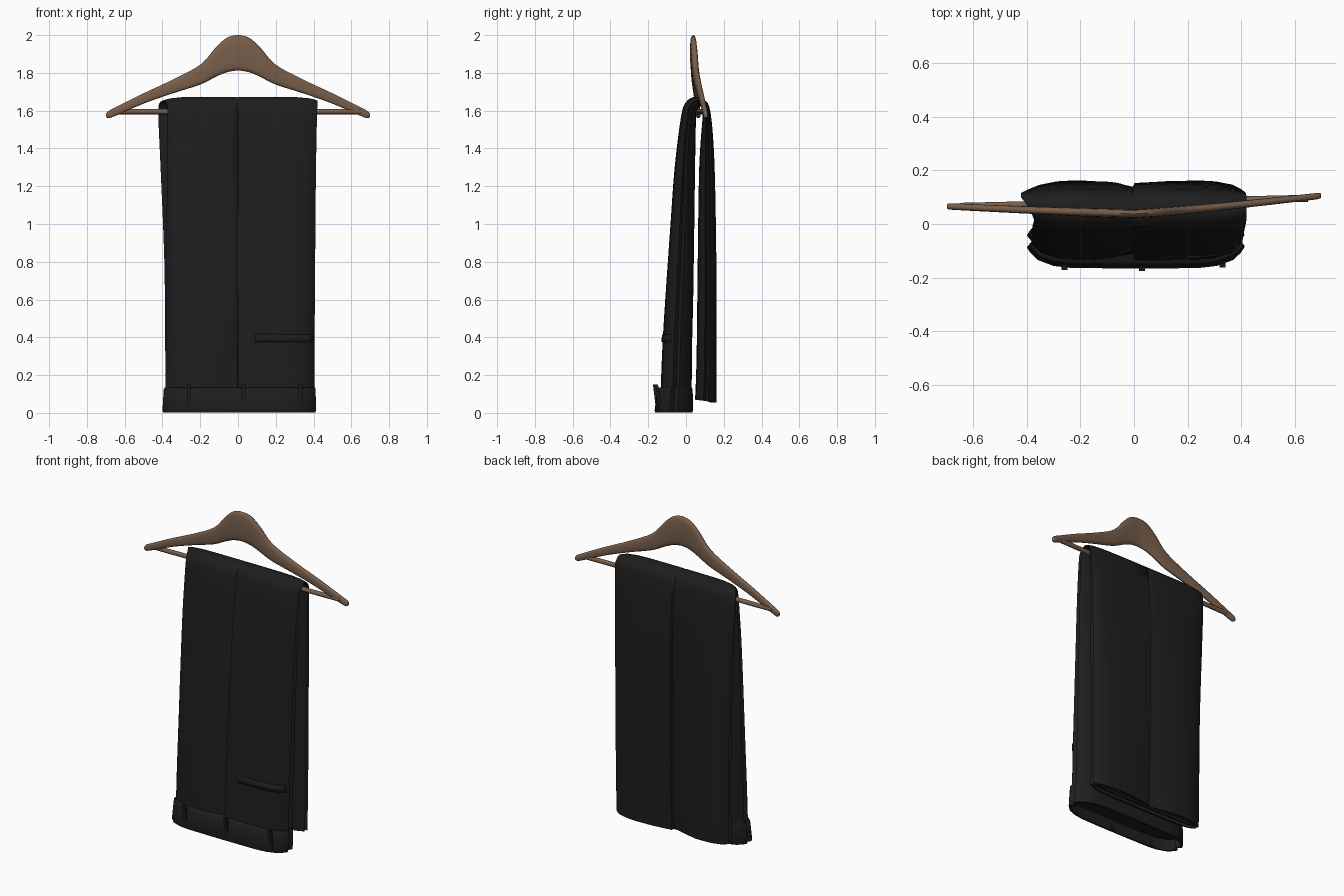
import bpy, bmesh, math
from mathutils import Vector

if "Cube" in bpy.data.objects:
    bpy.data.objects.remove(bpy.data.objects["Cube"])


def material(name, rgb):
    m = bpy.data.materials.new(name)
    m.diffuse_color = (*rgb, 1)
    m.use_nodes = True
    m.node_tree.nodes["Principled BSDF"].inputs["Base Color"].default_value = m.diffuse_color
    return m


CLOTH = material("charcoal cloth", (0.0125, 0.0125, 0.0125))
WOOD = material("brown wood", (0.19, 0.115, 0.072))


def smooth_rows(rows, steps):
    """Catmull-Rom interpolation of rows of numbers."""
    out = []
    for i in range(len(rows) - 1):
        p = [rows[max(0, min(len(rows) - 1, i + k))] for k in (-1, 0, 1, 2)]
        for s in range(steps):
            t = s / steps
            out.append([0.5 * (2 * b + (c - a) * t + (2 * a - 5 * b + 4 * c - d) * t * t
                               + (3 * b - a - 3 * c + d) * t ** 3) for a, b, c, d in zip(*p)])
    return out + [list(rows[-1])]


def loft(name, rings, mat, angle=50):
    """Skin a list of closed rings and cap both ends."""
    bm = bmesh.new()
    vs = [[bm.verts.new(p) for p in r] for r in rings]
    n = len(vs[0])
    for a, b in zip(vs, vs[1:]):
        for i in range(n):
            bm.faces.new((a[i], a[(i + 1) % n], b[(i + 1) % n], b[i]))
    bm.faces.new(vs[0])
    bm.faces.new(vs[-1])
    bmesh.ops.recalc_face_normals(bm, faces=bm.faces)
    return finish(name, bm, mat, angle)


def finish(name, bm, mat, angle=50):
    me = bpy.data.meshes.new(name)
    bm.to_mesh(me)
    bm.free()
    ob = bpy.data.objects.new(name, me)
    bpy.context.collection.objects.link(ob)
    me.materials.append(mat)
    bpy.context.view_layer.objects.active = ob
    ob.select_set(True)
    bpy.ops.object.shade_smooth_by_angle(angle=math.radians(angle))
    ob.select_set(False)
    return ob


def box(name, loc, size, mat, tilt=0):
    bm = bmesh.new()
    bmesh.ops.create_cube(bm, size=1)
    ob = finish(name, bm, mat)
    ob.location, ob.scale, ob.rotation_euler = loc, size, (tilt, 0, 0)
    return ob


FRACTIONS = (0.97, 0.9, 0.75, 0.6)


def cloth_ring(row):
    """Flattened double layer of cloth with a centre pleat and side grooves."""
    yo, zo, yi, zi, x0, x1, w, d = row
    w, d = max(w, 0.015), max(d, 0)
    outer, inner = Vector((0, yo, zo)), Vector((0, yi, zi))
    mid, half = (outer + inner) / 2, (outer - inner) / 2
    dirn = half.normalized()

    def pt(x, v, dent=0):
        return mid + half * v - dirn * dent + Vector((x, 0, 0))

    def bulge(f):
        return math.sqrt(1 - f ** 6)

    left = [(x0 * f, bulge(f)) for f in FRACTIONS]
    right = [(x1 * f, bulge(f)) for f in reversed(FRACTIONS)]
    ring = [pt(x0 * 0.955, 0), pt(x0, 0.22)]
    ring += [pt(x, v) for x, v in left]
    ring += [pt(-w, 1), pt(-w / 2, 1, d * 0.5), pt(-0.004, 1, d), pt(0.002, 1), pt(x1 * 0.3, 1)]
    ring += [pt(x, v) for x, v in right]
    ring += [pt(x1, 0.22), pt(x1 * 0.955, 0), pt(x1, -0.22)]
    ring += [pt(x, -v) for x, v in reversed(right)]
    ring += [pt(0, -1)]
    ring += [pt(x, -v) for x, v in reversed(left)]
    ring += [pt(x0, -0.22)]
    return ring


def hem(ring, profile):
    """Stepped, open-looking hem: (x scale, y scale, rise) per step."""
    c = sum(ring, Vector()) / len(ring)
    return [[Vector((c.x + (p.x - c.x) * sx, c.y + (p.y - c.y) * sy, p.z + dz)) for p in ring]
            for sx, sy, dz in profile]


HEM = [(0.98, 0.84, 0), (0.97, 0.8, 0.05), (0.95, 0.5, 0.05), (0.95, 0.48, 0.005),
       (0.93, 0.32, 0.005), (0.92, 0.28, 0.05)]

# Trousers draped over the bar: outer y z, inner y z, left, right, pleat width, pleat depth
trouser_rows = [
    (-0.135, 0.10, 0.030, 0.10, -0.385, 0.405, 0.16, 0.022),
    (-0.125, 0.35, 0.032, 0.35, -0.382, 0.405, 0.08, 0.020),
    (-0.110, 0.60, 0.038, 0.60, -0.380, 0.407, 0.03, 0.008),
    (-0.082, 1.00, 0.044, 1.00, -0.378, 0.410, 0.03, 0.006),
    (-0.060, 1.30, 0.048, 1.30, -0.375, 0.413, 0.05, 0.018),
    (-0.026, 1.57, 0.053, 1.56, -0.372, 0.418, 0.03, 0.010),
    (0.000, 1.645, 0.060, 1.605, -0.376, 0.420, 0.02, 0.004),
    (0.045, 1.673, 0.073, 1.622, -0.390, 0.420, 0.02, 0.004),
    (0.095, 1.658, 0.088, 1.612, -0.415, 0.420, 0.02, 0.004),
    (0.130, 1.59, 0.088, 1.57, -0.422, 0.418, 0.03, 0.008),
    (0.152, 1.30, 0.070, 1.30, -0.410, 0.413, 0.06, 0.012),
    (0.162, 0.80, 0.062, 0.80, -0.390, 0.408, 0.10, 0.016),
    (0.164, 0.30, 0.056, 0.30, -0.385, 0.405, 0.05, 0.012),
    (0.163, 0.055, 0.048, 0.07, -0.385, 0.402, 0.18, 0.020),
]
rings = [cloth_ring(r) for r in smooth_rows(trouser_rows, 4)]
# Soft valley down the middle of the hanging legs
for ring in rings:
    for p in ring:
        if p.y > 0.1 and p.z < 1.4:
            p.y -= 0.022 * math.exp(-(p.x / 0.11) ** 2) * (1 - p.z / 1.4)
trousers = loft("trousers", rings + hem(rings[-1], HEM), CLOTH)

# Waistband
band_rows = [
    (-0.143, 0.135, 0.030, 0.135, -0.388, 0.408, 0.05, 0),
    (-0.152, 0.125, 0.035, 0.125, -0.393, 0.411, 0.05, 0),
    (-0.160, 0.065, 0.037, 0.065, -0.397, 0.412, 0.05, 0),
    (-0.166, 0.012, 0.036, 0.012, -0.400, 0.412, 0.05, 0),
    (-0.163, 0.003, 0.034, 0.003, -0.397, 0.409, 0.05, 0),
]
rings = [cloth_ring(r) for r in band_rows]
loft("waistband", rings + hem(rings[-1], [(0.97, 0.87, 0), (0.96, 0.85, 0.07)]), CLOTH)

# Belt loops
for i, (x, y) in enumerate([(-0.26, -0.156), (0.03, -0.159), (0.33, -0.146)]):
    box(f"belt_loop_{i + 1}", (x, y, 0.077), (0.022, 0.014, 0.148), CLOTH, math.radians(7))

# Pocket welt laid onto the cloth
bm = bmesh.new()
bmesh.ops.create_grid(bm, x_segments=16, y_segments=2, size=0.5)
for v in bm.verts:
    v.co = (0.24 + v.co.x * 0.30, -0.4, 0.395 + v.co.y * 0.042)
pocket = finish("pocket_welt", bm, CLOTH)
wrap = pocket.modifiers.new("wrap", "SHRINKWRAP")
wrap.target = trousers
wrap.wrap_method = "PROJECT"
wrap.use_project_y = True
wrap.use_negative_direction = True
wrap.use_positive_direction = True
solid = pocket.modifiers.new("thickness", "SOLIDIFY")
solid.thickness, solid.offset = 0.012, 0

# Hanger shoulders: distance from centre, top z, bottom z, half thickness
arm = [(0, 2.0, 1.812, 0.017), (0.06, 1.985, 1.803, 0.017), (0.12, 1.932, 1.778, 0.017),
       (0.20, 1.843, 1.738, 0.016), (0.35, 1.762, 1.690, 0.014), (0.50, 1.692, 1.637, 0.013),
       (0.66, 1.612, 1.568, 0.012), (0.69, 1.595, 1.562, 0.011), (0.698, 1.585, 1.567, 0.007)]
rows = [(-x, *r) for x, *r in reversed(arm[1:])] + list(arm)
rings = []
for x, top, bot, t in smooth_rows(rows, 4):
    y = 0.038 + (0.068 if x > 0 else 0.028) * (abs(x) / 0.7) ** 1.2
    ring = []
    for k in range(16):
        a = math.tau * k / 16
        c, s = math.cos(a), math.sin(a)
        ring.append(Vector((x, y + t * math.copysign(abs(c) ** 0.7, c),
                            (top + bot) / 2 + (top - bot) / 2 * math.copysign(abs(s) ** 0.7, s))))
    rings.append(ring)
loft("hanger_shoulders", rings, WOOD)

# Trouser bar
ends = (Vector((-0.65, 0.066, 1.595)), Vector((0.65, 0.096, 1.595)))
rings = [[e + Vector((0, 0.013 * math.cos(math.tau * k / 12), 0.014 * math.sin(math.tau * k / 12)))
          for k in range(12)] for e in ends]
loft("trouser_bar", rings, WOOD)
